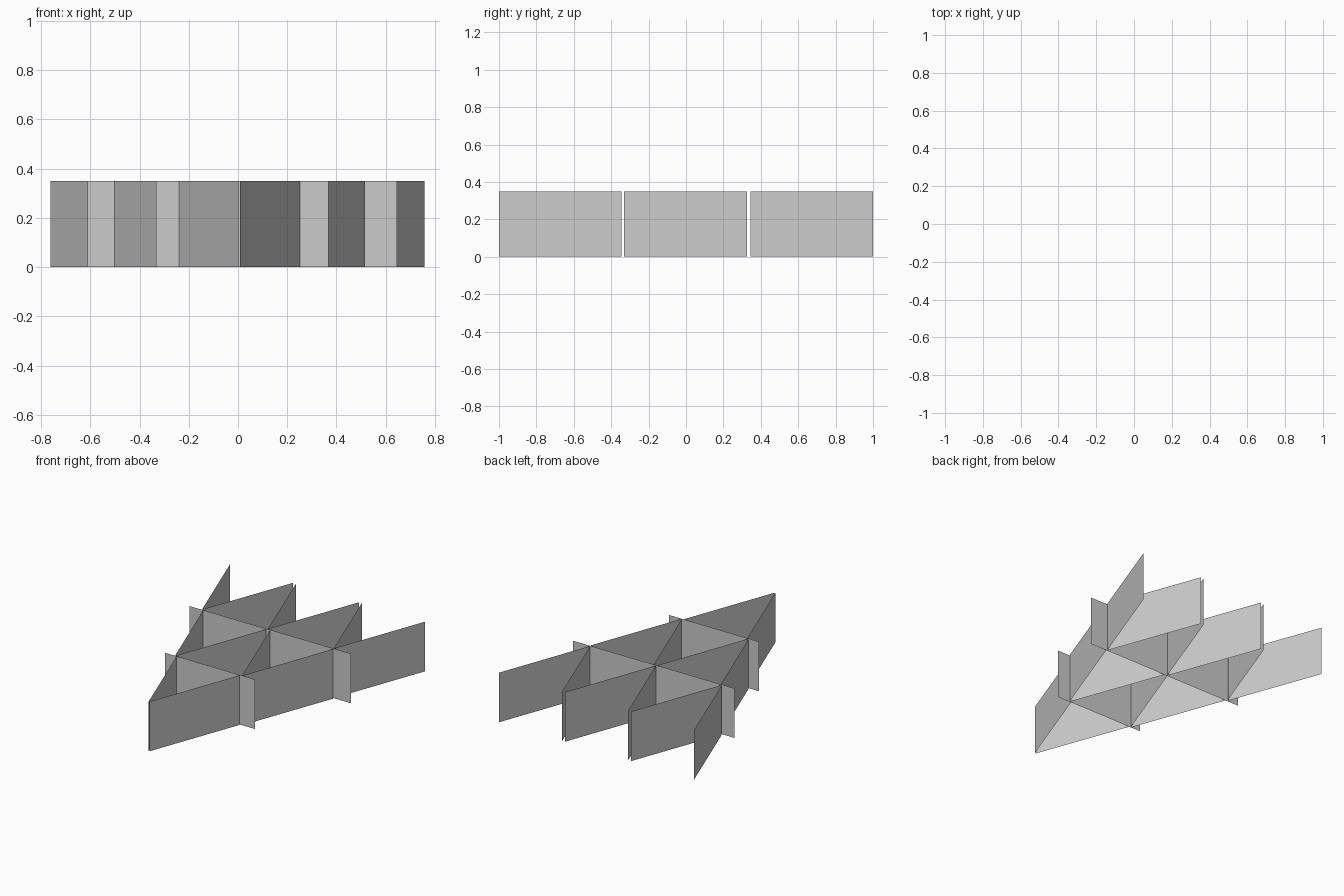
import bpy

if "Cube" in bpy.data.objects:
    bpy.data.objects.remove(bpy.data.objects["Cube"])

H = 0.35            # card height
DX, DY = 0.243, 0.656   # run of one leaning card
GAP = 0.003         # half gap at each apex


def card(name, p, q):
    """Upright paper-thin panel between two plan points."""
    me = bpy.data.meshes.new(name)
    me.from_pydata([(*p, 0), (*q, 0), (*q, H), (*p, H)], [], [(0, 1, 2, 3)])
    ob = bpy.data.objects.new(name, me)
    bpy.context.collection.objects.link(ob)


# Leaning pairs: (front y, apex x positions) for each row
rows = [
    (-1.0, [0.006]),
    (-0.331, [-0.255, 0.268]),
    (0.344, [-0.516, -0.002, 0.512]),
]
for y, apexes in rows:
    for x in apexes:
        for side, label in ((-1, "left"), (1, "right")):
            card("leaning_card_" + label,
                 (x + side * GAP, y),
                 (x + side * (GAP + DX), y + DY))

# Flat dividing cards between the rows
for x, y in [(0.017, -0.337), (-0.262, 0.332), (0.297, 0.334)]:
    card("divider_card", (x - 0.35, y), (x + 0.35, y))
